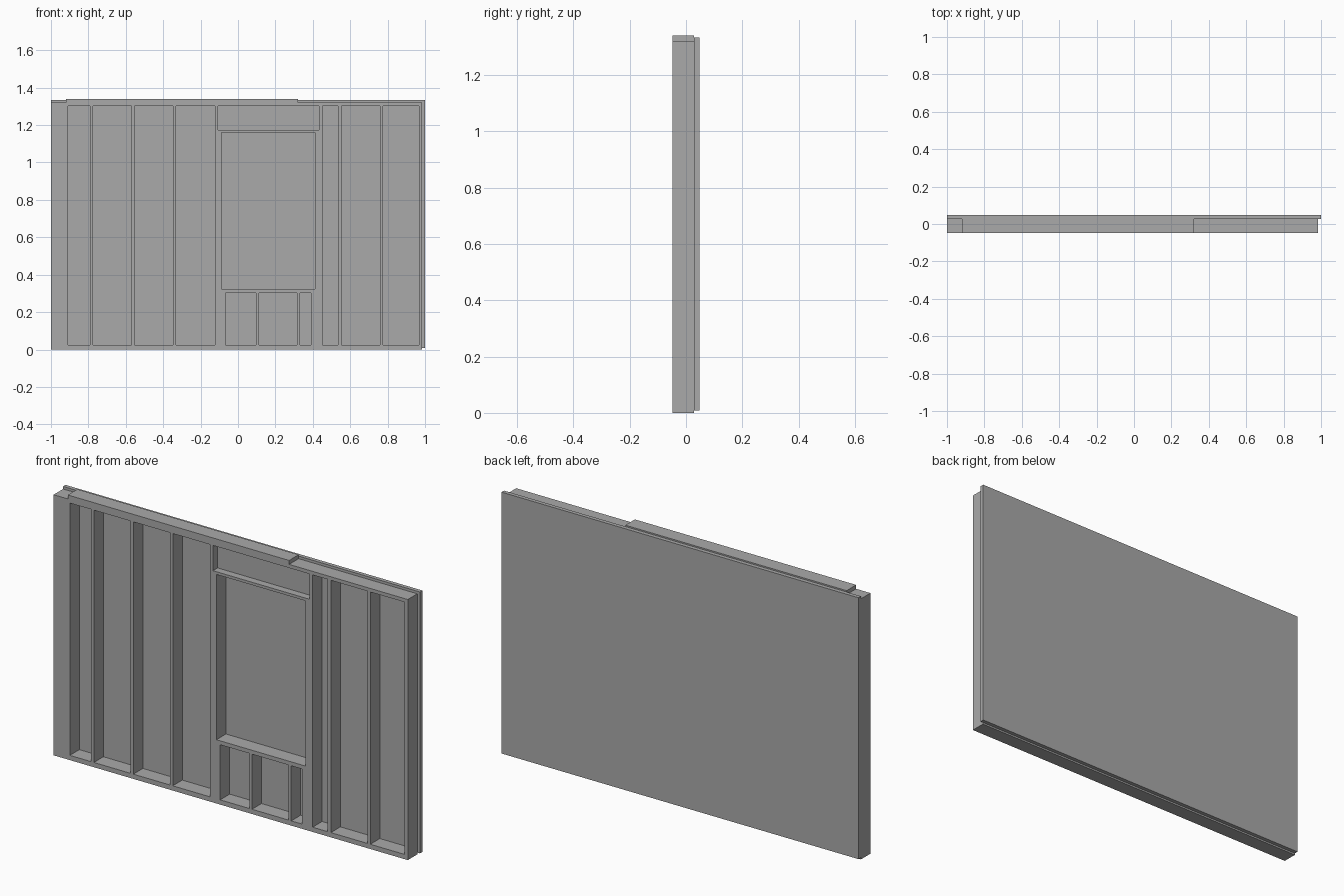
import bpy

cube = bpy.data.objects.get("Cube")
if cube:
    bpy.data.objects.remove(cube, do_unlink=True)

# Single flat grey
grey = bpy.data.materials.new("plain grey")
grey.use_nodes = True
grey.diffuse_color = (0.4, 0.4, 0.4, 1)
grey.node_tree.nodes["Principled BSDF"].inputs["Base Color"].default_value = (0.4, 0.4, 0.4, 1)

FRONT, BACK, OUTER = -0.048, 0.028, 0.048
FLOOR, CEILING, FRAME_TOP = 0.024, 1.302, 1.32
SILL_LOW, SILL_TOP = 0.303, 0.323
HEAD_LOW, HEAD_TOP = 1.16, 1.174


def board(name, x0, x1, z0, z1, y0=FRONT, y1=BACK):
    """Axis-aligned timber given by its limits."""
    bpy.ops.mesh.primitive_cube_add(size=1)
    ob = bpy.context.object
    ob.name = name
    size = (x1 - x0, y1 - y0, z1 - z0)
    centre = ((x0 + x1) / 2, (y0 + y1) / 2, (z0 + z1) / 2)
    for v in ob.data.vertices:
        v.co = [c + s * p for c, s, p in zip(centre, size, v.co)]
    ob.data.materials.append(grey)
    return ob


# Sheathing across the back, slightly offset from the frame
board("sheathing", -1, 1, 0.009, 1.333, BACK, OUTER)

# Horizontal plates
board("bottom_plate", -1, 0.985, 0, FLOOR)
board("top_plate", -1, 0.985, CEILING, FRAME_TOP)
board("upper_top_plate", -0.92, 0.32, FRAME_TOP, 1.34)

# Full-height studs, starting with the wide corner post
studs = [(-1, -0.909), (-0.79, -0.774), (-0.57, -0.553), (-0.348, -0.332),
         (-0.123, -0.107), (0.433, 0.452), (0.535, 0.554), (0.76, 0.775),
         (0.968, 0.985)]
for i, (a, b) in enumerate(studs):
    board("corner_post" if i == 0 else f"stud_{i}", a, b, FLOOR, CEILING)

# Window framing: trimmers, sill, header plate and recessed header
board("right_trimmer", -0.107, -0.087, FLOOR, HEAD_LOW)
board("left_trimmer", 0.412, 0.433, FLOOR, HEAD_LOW)
board("window_sill", -0.087, 0.412, SILL_LOW, SILL_TOP)
board("header_plate", -0.107, 0.433, HEAD_LOW, HEAD_TOP)
board("header", -0.107, 0.433, HEAD_TOP, CEILING, -0.011, BACK)

# Short studs below the sill
cripples = [(-0.087, -0.066), (0.097, 0.112), (0.316, 0.332), (0.391, 0.412)]
for i, (a, b) in enumerate(cripples):
    board(f"short_stud_{i + 1}", a, b, FLOOR, SILL_LOW)
